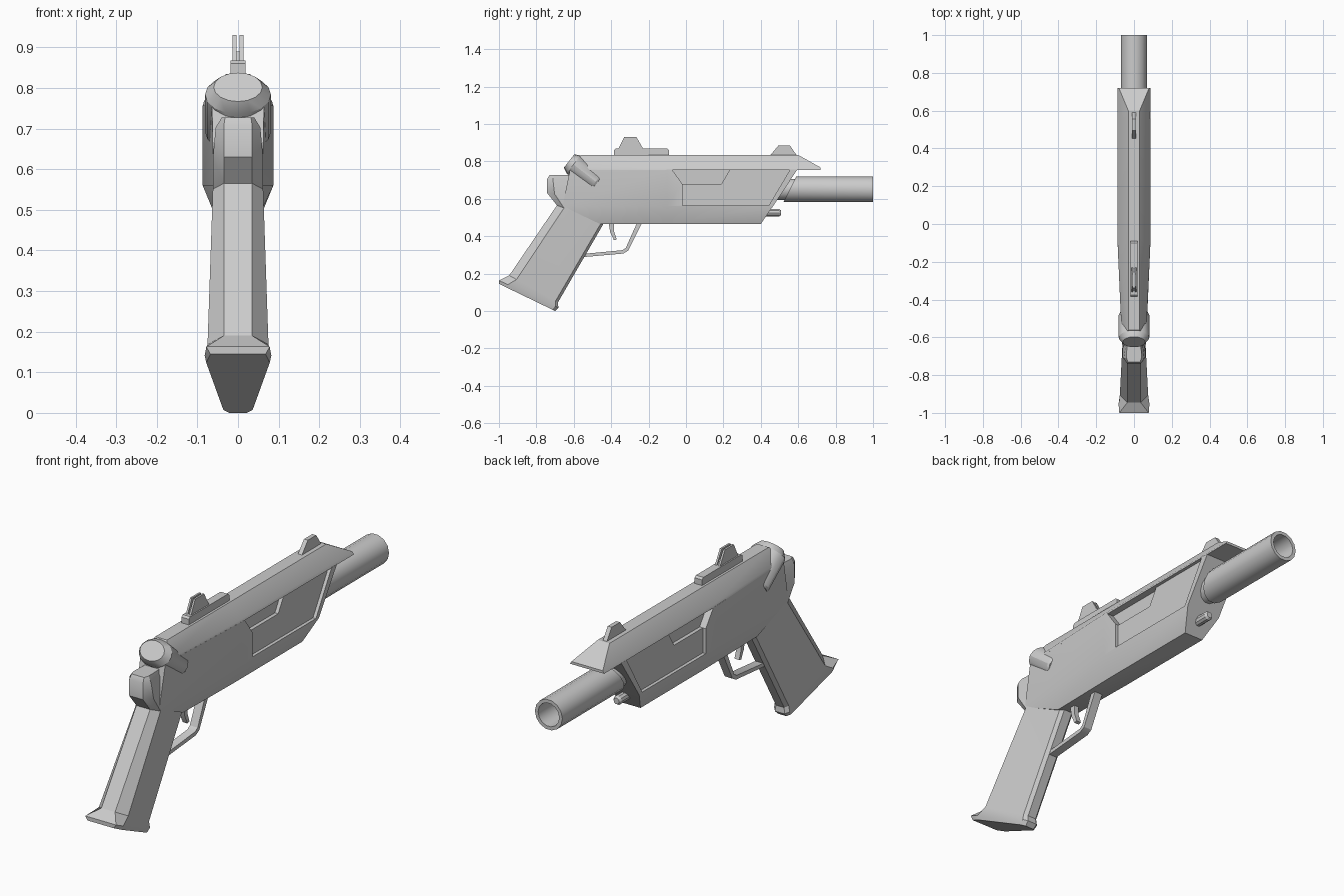
import bpy, bmesh
from math import sin, cos, tau
from mathutils import Vector

if "Cube" in bpy.data.objects:
    bpy.data.objects.remove(bpy.data.objects["Cube"])


def loft(name, rings, smooth=True):
    """Skin a list of equal-length point rings and cap both ends."""
    bm = bmesh.new()
    vs = [[bm.verts.new(p) for p in r] for r in rings]
    n = len(rings[0])
    for a, b in zip(vs, vs[1:]):
        for i in range(n):
            j = (i + 1) % n
            bm.faces.new((a[i], a[j], b[j], b[i]))
    bm.faces.new(vs[0])
    bm.faces.new(vs[-1])
    bmesh.ops.recalc_face_normals(bm, faces=bm.faces)
    me = bpy.data.meshes.new(name)
    bm.to_mesh(me)
    bm.free()
    ob = bpy.data.objects.new(name, me)
    bpy.context.collection.objects.link(ob)
    if smooth:
        activate(ob)
        bpy.ops.object.shade_smooth_by_angle(angle=0.5)
    return ob


def activate(ob):
    bpy.ops.object.select_all(action='DESELECT')
    ob.select_set(True)
    bpy.context.view_layer.objects.active = ob


def prism(name, profile, x0, x1):
    """Extrude a side profile of (y, z) points from x0 to x1."""
    return loft(name, [[(x, y, z) for y, z in profile] for x in (x0, x1)])


def cut(ob, cutter):
    activate(ob)
    m = ob.modifiers.new("cut", 'BOOLEAN')
    m.operation, m.solver, m.object = 'DIFFERENCE', 'EXACT', cutter
    bpy.ops.object.modifier_apply(modifier=m.name)
    bpy.data.objects.remove(cutter)


def circle(c, r, axis, up, n=14, squash=1.0, shear=0.0):
    """Ring around c; shear slides points along the axis to slant the cut."""
    c, a, u = Vector(c), Vector(axis), Vector(up)
    side = a.cross(u)
    return [c + side * r * cos(tau * i / n) + u * r * squash * sin(tau * i / n)
            + a * shear * sin(tau * i / n) for i in range(n)]


def level(z, back, front, w_back, w_mid, w_front, mid=-0.1):
    """Horizontal body section that narrows toward the rear."""
    half = [(w_back, back), (w_mid, mid), (w_front, front)]
    return [(x, y, z) for x, y in half] + [(-x, y, z) for x, y in reversed(half)]


# Receiver: lower half with slanted front, upper half with overhanging hood
lower = loft("receiver_lower", [
    level(0.465, -0.46, 0.40, 0.042, 0.048, 0.048),
    level(0.56, -0.66, 0.465, 0.060, 0.087, 0.087),
    level(0.757, -0.62, 0.596, 0.064, 0.087, 0.087)])
loft("receiver_top", [
    level(0.755, -0.62, 0.72, 0.064, 0.087, 0.087),
    level(0.767, -0.61, 0.72, 0.064, 0.084, 0.080),
    level(0.834, -0.56, 0.60, 0.030, 0.030, 0.030)])

# Sunken side panels, with a deeper window at the top rear of each
panel = [(-0.085, 0.77), (0.565, 0.77), (0.443, 0.565), (-0.02, 0.565), (-0.02, 0.68)]
window = [(-0.085, 0.77), (0.243, 0.77), (0.19, 0.68), (-0.02, 0.68)]
for s in (-1, 1):
    cut(lower, prism("panel_cutter", panel, s * 0.072, s * 0.12))
    cut(lower, prism("window_cutter", window, s * 0.055, s * 0.13))
activate(lower)
bpy.ops.object.shade_smooth_by_angle(angle=0.5)


# Grip: sections running from a rear point to a front point
def grip_section(rear, front, w, w_rear=0.035, w_front=0.035):
    r, f = Vector((0, *rear)), Vector((0, *front))
    half = [(0, w_rear), (0.15, w), (0.95, w_front), (1, w_front * 0.6)]
    pts = [(r.lerp(f, t), x) for t, x in half]
    return [p + Vector((x, 0, 0)) for p, x in pts] + \
           [p - Vector((x, 0, 0)) for p, x in reversed(pts)]


loft("grip", [
    grip_section((-0.73, 0.727), (-0.58, 0.727), 0.040, 0.032),
    grip_section((-0.742, 0.705), (-0.54, 0.69), 0.055),
    grip_section((-0.742, 0.63), (-0.48, 0.60), 0.062),
    grip_section((-0.69, 0.565), (-0.44, 0.468), 0.062),
    grip_section((-0.945, 0.19), (-0.685, 0.045), 0.075),
    grip_section((-1.0, 0.163), (-0.682, 0.018), 0.082, 0.078, 0.040),
    grip_section((-1.0, 0.145), (-0.70, 0.0), 0.078, 0.068, 0.036)])

# Barrel: slanted rear end, hollow muzzle, thinner neck behind it
Y, Z = (0, 1, 0), (0, 0, 1)
loft("barrel", [
    circle((0, 0.555, 0.65), 0.07, Y, Z, shear=0.035),
    circle((0, 1.0, 0.65), 0.07, Y, Z),
    circle((0, 1.0, 0.65), 0.054, Y, Z),
    circle((0, 0.65, 0.65), 0.054, Y, Z)])
loft("barrel_neck", [circle((0, y, 0.65), 0.058, Y, Z) for y in (0.40, 0.60)])

# Small rod under the barrel
loft("guide_rod", [circle((0, y, 0.525), r, Y, Z, n=10)
                   for y, r in ((0.38, 0.021), (0.497, 0.021), (0.507, 0.014))])

# Tilted hammer drum crossing the rear of the receiver
axis, up = Vector((0, 0.79, -0.613)), Vector((0, 0.613, 0.79))
head = Vector((0, -0.625, 0.802))
loft("hammer_drum", [circle(head + axis * d, r, axis, up, n=16, squash=0.75)
                     for d, r in ((0, 0.06), (0.03, 0.081), (0.18, 0.081), (0.19, 0.075))])

# Sights
prism("rear_sight_base", [(-0.385, 0.82), (-0.385, 0.86), (-0.375, 0.868),
                          (-0.10, 0.868), (-0.09, 0.86), (-0.09, 0.82)], -0.019, 0.019)
blade = [(-0.365, 0.86), (-0.33, 0.93), (-0.265, 0.93), (-0.225, 0.86)]
for s, side in ((-1, "left"), (1, "right")):
    prism("rear_sight_blade_" + side, blade, s * 0.004, s * 0.013)
prism("rear_sight_web", [(-0.355, 0.86), (-0.34, 0.89), (-0.25, 0.89), (-0.235, 0.86)],
      -0.005, 0.005)
prism("front_sight", [(0.44, 0.82), (0.495, 0.886), (0.555, 0.886), (0.60, 0.82)],
      -0.010, 0.010)

# Trigger and guard
prism("trigger", [(-0.415, 0.48), (-0.405, 0.42), (-0.385, 0.378), (-0.37, 0.382),
                  (-0.385, 0.425), (-0.385, 0.48)], -0.012, 0.012)
prism("trigger_guard", [(-0.23, 0.48), (-0.31, 0.322), (-0.335, 0.307), (-0.55, 0.288),
                        (-0.55, 0.305), (-0.34, 0.325), (-0.322, 0.337), (-0.258, 0.48)],
      -0.020, 0.020)
